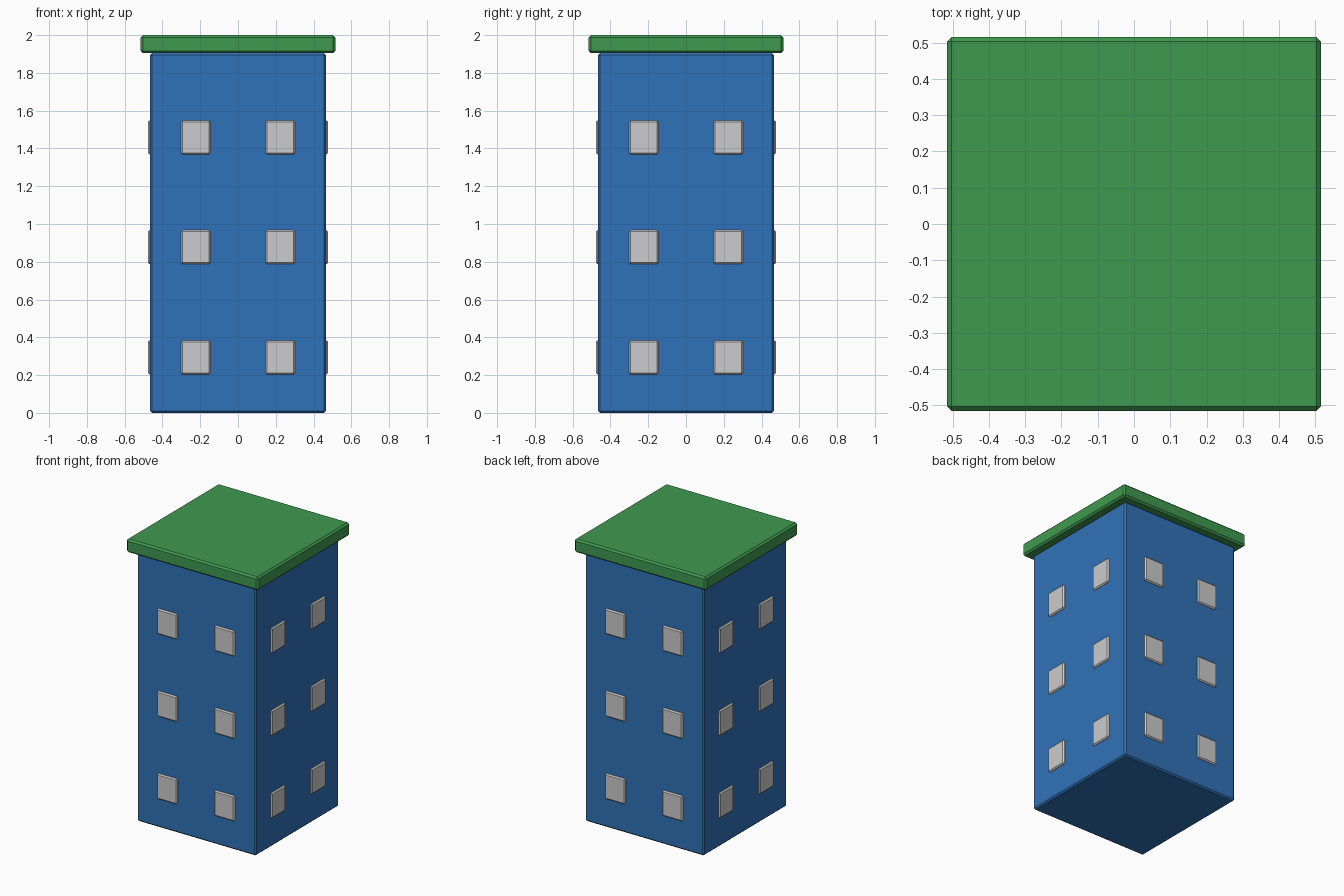
import bpy, math
from mathutils import Matrix

if "Cube" in bpy.data.objects:
    bpy.data.objects.remove(bpy.data.objects["Cube"])


def material(name, color):
    m = bpy.data.materials.new(name)
    m.diffuse_color = color
    m.use_nodes = True
    m.node_tree.nodes["Principled BSDF"].inputs["Base Color"].default_value = m.diffuse_color
    return m


def box(name, size, center, bevel, mat=None, turn=0.0):
    """Chamfered box, optionally turned about the vertical axis of the tower."""
    bpy.ops.mesh.primitive_cube_add(size=1)
    ob = bpy.context.object
    ob.name = name
    ob.data.transform(Matrix.Rotation(turn, 4, 'Z')
                      @ Matrix.Translation(center)
                      @ Matrix.Diagonal((*size, 1)))
    mod = ob.modifiers.new("chamfer", 'BEVEL')
    mod.width = bevel
    mod.segments = 1
    if mat:
        ob.data.materials.append(mat)
    return ob


blue = material("blue_wall", (0.03, 0.17, 0.48, 1))
green = material("green_roof", (0.05, 0.32, 0.08, 1))

# Tower walls and overhanging roof slab
box("tower_body", (0.93, 0.93, 1.905), (0, 0, 0.9525), 0.01, blue)
box("roof_slab", (1.03, 1.03, 0.095), (0, 0, 1.9525), 0.012, green)

# Windows: two columns and three floors on each of the four sides
for side, label in enumerate(("front", "right", "back", "left")):
    for floor, z in enumerate((0.294, 0.877, 1.459), 1):
        for column, x in (("a", -0.224), ("b", 0.224)):
            box(f"window_{label}_{floor}{column}", (0.158, 0.03, 0.18),
                (x, -0.461, z), 0.008, None, side * math.pi / 2)
